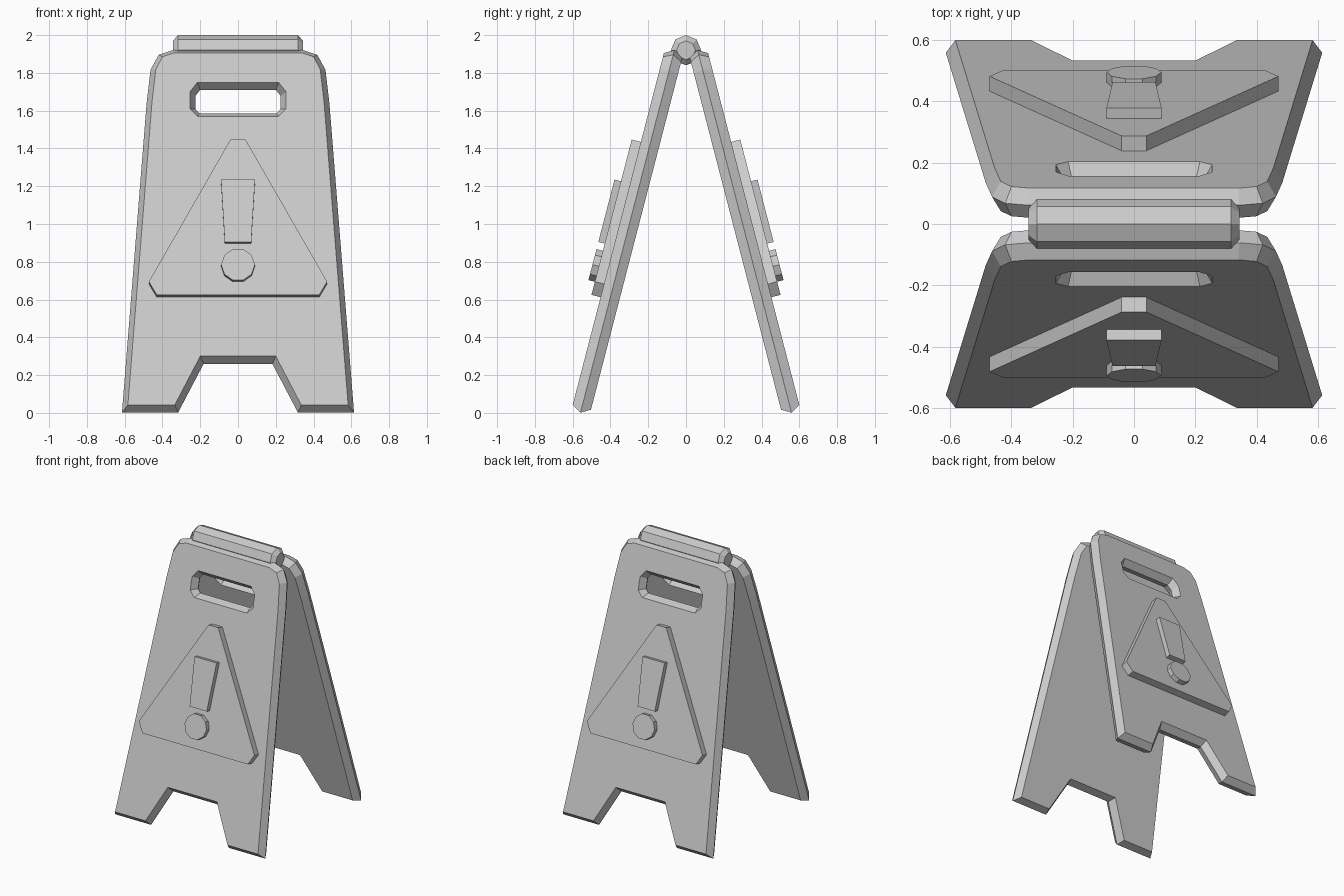
import bpy, bmesh, math
from mathutils import Matrix, Vector

if "Cube" in bpy.data.objects:
    bpy.data.objects.remove(bpy.data.objects["Cube"])

TILT = math.atan(0.483 / 1.863)
Z0 = 0.042


def leaning(turn):
    """Matrix from sign plane (x, up the panel, outward) to world."""
    return (Matrix.Rotation(turn, 4, 'Z') @ Matrix.Translation((0, -0.6, Z0))
            @ Matrix.Rotation(math.pi / 2 - TILT, 4, 'X'))


def outline(half, raised=0.0):
    """Mirror a right half (x, world z) and lay it in the sign plane."""
    pts = half + [(-x, z) for x, z in reversed(half)]
    return [Vector((x, (z - Z0 - raised * math.sin(TILT)) / math.cos(TILT))) for x, z in pts]


def grow(pts, d):
    """Mitred offset to the right of the travel direction."""
    out = []
    for i, p in enumerate(pts):
        a = (p - pts[i - 1]).normalized()
        b = (pts[(i + 1) % len(pts)] - p).normalized()
        na, nb = Vector((a.y, -a.x)), Vector((b.y, -b.x))
        out.append(p + (na + nb) * d / (1 + na.dot(nb)))
    return out


def slab(name, loops, levels, matrix):
    """Stack outlines at (height, growth) levels, cap both ends."""
    bm = bmesh.new()
    caps = [[], []]
    for pts in loops:
        rings = [[bm.verts.new((p.x, p.y, h)) for p in grow(pts, g)] for h, g in levels]
        n = len(pts)
        for lo, hi in zip(rings, rings[1:]):
            for i in range(n):
                j = (i + 1) % n
                bm.faces.new((lo[i], lo[j], hi[j], hi[i]))
        for cap, ring in zip(caps, (rings[0], rings[-1])):
            cap += [bm.edges.get((ring[i], ring[(i + 1) % n])) for i in range(n)]
    for cap in caps:
        bmesh.ops.triangle_fill(bm, edges=cap, use_beauty=True)
    bmesh.ops.recalc_face_normals(bm, faces=bm.faces)
    bm.transform(matrix)
    mesh = bpy.data.meshes.new(name)
    bm.to_mesh(mesh)
    bm.free()
    ob = bpy.data.objects.new(name, mesh)
    bpy.context.collection.objects.link(ob)
    return ob


# Half profiles as seen from the front
panel = outline([(0.2, 0.30), (0.335, Z0), (0.583, Z0), (0.455, 1.65),
                 (0.435, 1.82), (0.40, 1.885), (0.34, 1.905)])
handle = outline([(0.215, 1.57), (0.255, 1.61), (0.255, 1.70), (0.215, 1.75)])[::-1]
triangle = outline([(0.43, 0.625), (0.472, 0.695), (0.04, 1.447)], 0.05)
bar = outline([(0.07, 0.905), (0.09, 1.235)], 0.085)
dot_y = (0.785 - Z0 - 0.085 * math.sin(TILT)) / math.cos(TILT)
dot = [Vector((0.089 * math.sin((i + 0.5) * math.pi / 5),
               dot_y - 0.089 * math.cos((i + 0.5) * math.pi / 5))) for i in range(10)]

# Two leaning panels with raised warning marks
for side, turn in (("front", 0), ("back", math.pi)):
    m = leaning(turn)
    slab(side + "_panel", [panel, handle], [(0, 0), (-0.05, 0.029), (-0.1, 0)], m)
    slab(side + "_warning_triangle", [triangle], [(-0.01, 0), (0.05, 0)], m)
    slab(side + "_mark_bar", [bar], [(0.04, 0), (0.085, 0)], m)
    slab(side + "_mark_dot", [dot], [(0.04, 0), (0.085, 0)], m)

# Octagonal hinge bar with chamfered ends
octagon = [Vector((0.08 * math.cos(i * math.pi / 4), 0.08 * math.sin(i * math.pi / 4)))
           for i in range(8)]
slab("hinge_bar", [octagon], [(-0.345, -0.028), (-0.317, 0), (0.317, 0), (0.345, -0.028)],
     Matrix.Translation((0, 0, 1.92)) @ Matrix.Rotation(math.pi / 2, 4, 'Y'))
